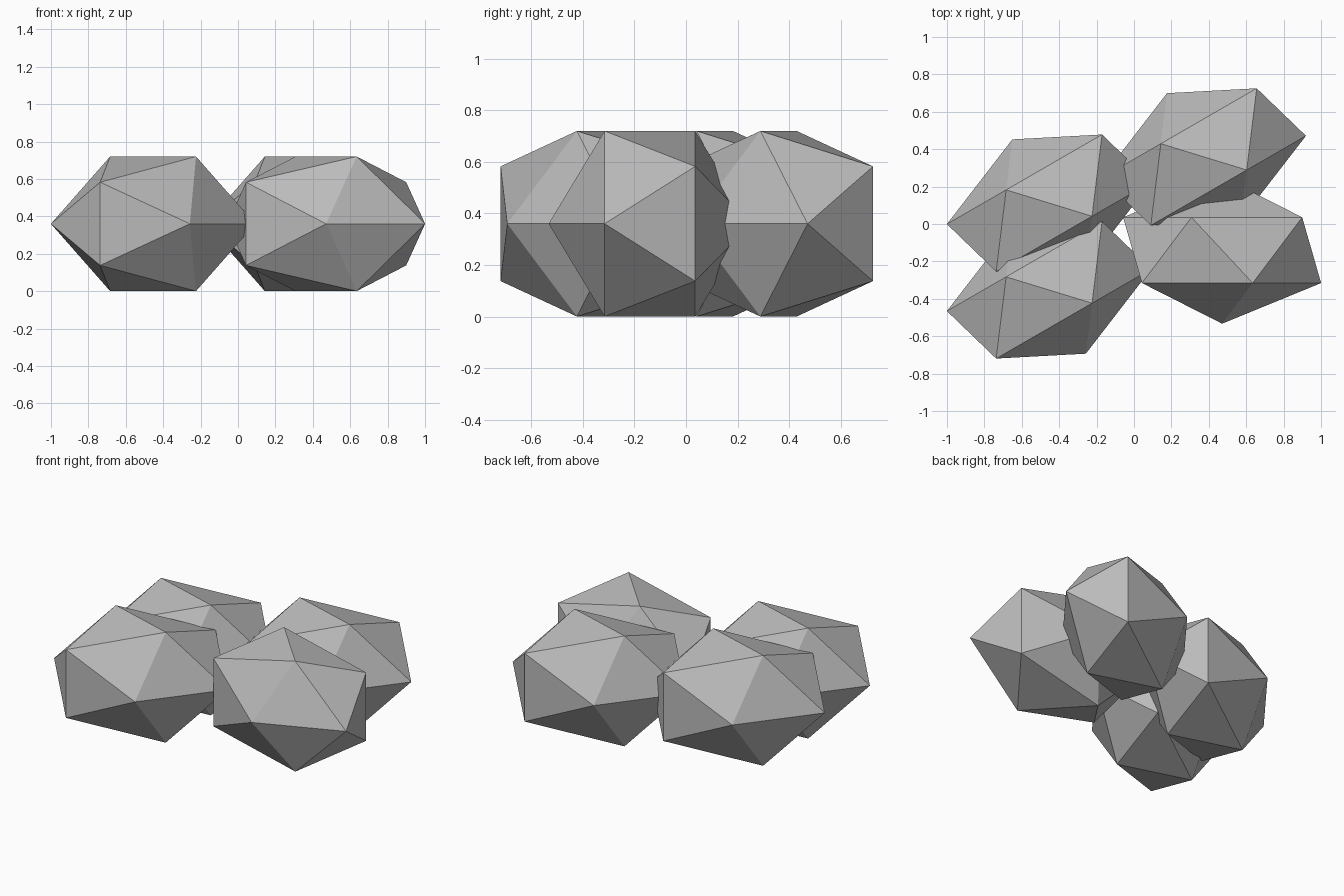
import bpy
import bmesh
from math import radians
from mathutils import Matrix

cube = bpy.data.objects.get("Cube")
if cube:
    bpy.data.objects.remove(cube, do_unlink=True)

# One plain stone colour
grey = bpy.data.materials.new("stone_grey")
grey.use_nodes = True
colour = (0.5, 0.5, 0.5, 1.0)
grey.diffuse_color = colour
bsdf = next(n for n in grey.node_tree.nodes if n.type == 'BSDF_PRINCIPLED')
bsdf.inputs["Base Color"].default_value = colour
bsdf.inputs["Roughness"].default_value = 0.9


def add_rock(name, x, y, turn):
    """A stretched icosahedron lying on its side, turned about the vertical."""
    bm = bmesh.new()
    bmesh.ops.create_icosphere(bm, subdivisions=1, radius=1.0)
    on_side = Matrix.Rotation(radians(90), 4, 'X')
    stretch = Matrix.Diagonal((0.592, 0.393, 0.423, 1.0))
    bm.transform(Matrix.Rotation(radians(turn), 4, 'Z') @ stretch @ on_side)
    mesh = bpy.data.meshes.new(name)
    bm.to_mesh(mesh)
    bm.free()
    mesh.materials.append(grey)
    rock = bpy.data.objects.new(name, mesh)
    rock.location = (x, y, 0.36)
    bpy.context.collection.objects.link(rock)


# Cluster of four overlapping rocks
add_rock("rock_front_right", -0.454, -0.353, 30)
add_rock("rock_back_right", -0.454, 0.112, 30)
add_rock("rock_back_left", 0.373, 0.359, 30)
add_rock("rock_front_left", 0.471, -0.14, 0)
